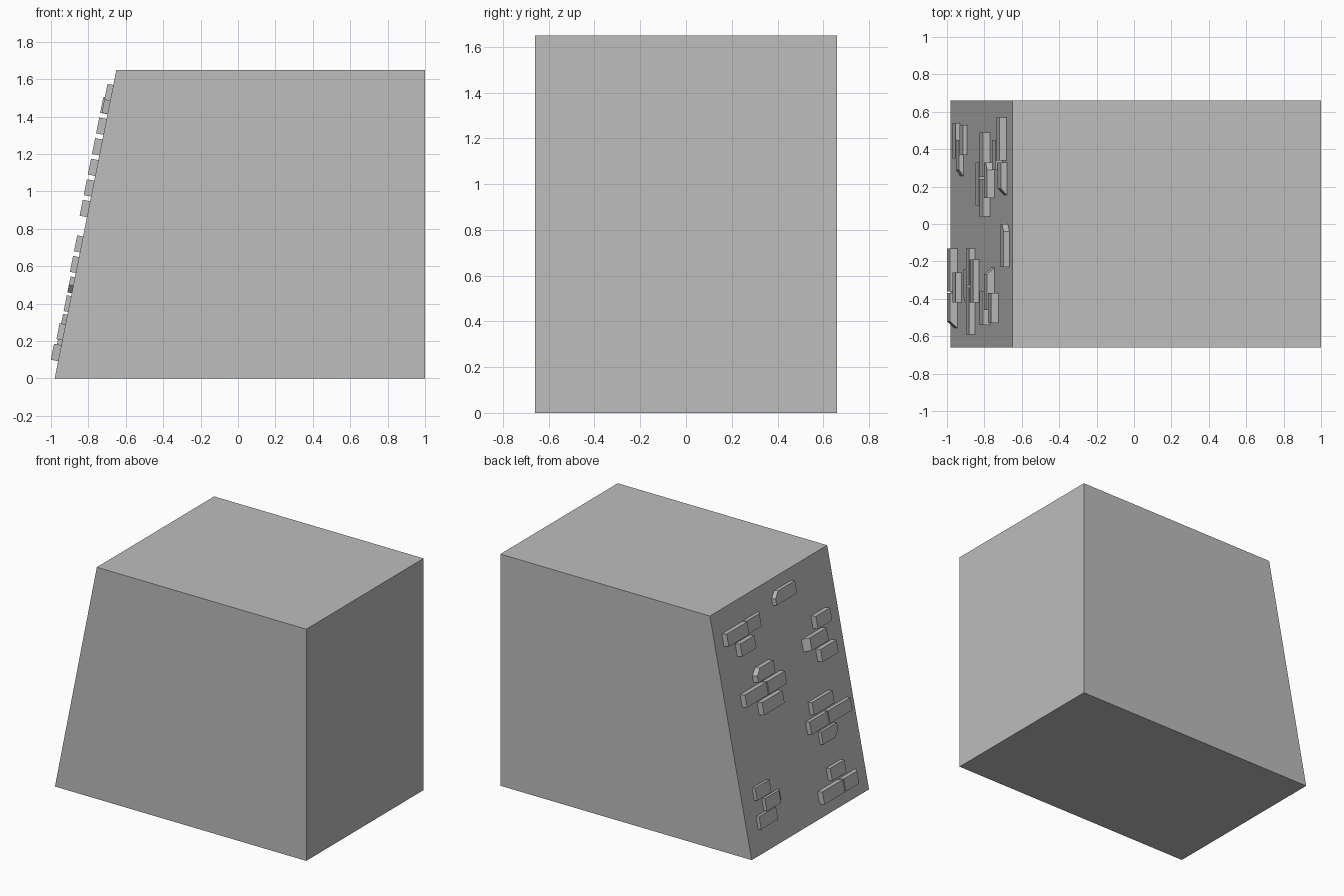
import bpy
import bmesh
from mathutils import Vector

default_cube = bpy.data.objects.get("Cube")
if default_cube:
    bpy.data.objects.remove(default_cube, do_unlink=True)

# Single plain stone colour
stone = bpy.data.materials.new("stone_grey")
stone.use_nodes = True
stone.diffuse_color = (0.51, 0.51, 0.51, 1)
stone.node_tree.nodes["Principled BSDF"].inputs["Base Color"].default_value = stone.diffuse_color

HEIGHT, HALF_DEPTH = 1.65, 0.66
FOOT_X, TOP_X, BACK_X = -0.98, -0.65, 1.0
BRICK_HEIGHT, CORNER = 0.085, 0.04

slope = Vector((TOP_X - FOOT_X, 0, HEIGHT)).normalized()
outward = Vector((-slope.z, 0, slope.x))


def prism(name, near_ring, far_ring):
    """Closed solid between two matching rings of points."""
    bm = bmesh.new()
    near = [bm.verts.new(p) for p in near_ring]
    far = [bm.verts.new(p) for p in far_ring]
    bm.faces.new(near)
    bm.faces.new(far)
    count = len(near)
    for i in range(count):
        j = (i + 1) % count
        bm.faces.new((near[i], near[j], far[j], far[i]))
    bmesh.ops.recalc_face_normals(bm, faces=bm.faces)
    mesh = bpy.data.meshes.new(name)
    bm.to_mesh(mesh)
    bm.free()
    mesh.materials.append(stone)
    obj = bpy.data.objects.new(name, mesh)
    bpy.context.collection.objects.link(obj)
    return obj


def on_slope(y, z, depth):
    """Point on the leaning face, raised outward by depth."""
    x = FOOT_X + (TOP_X - FOOT_X) * z / HEIGHT
    return Vector((x, y, z)) + outward * depth


def brick(name, start, end, bottom, thick, cut):
    """Raised brick running from start down to end along y."""
    bottom -= outward.z * thick
    top = bottom + BRICK_HEIGHT
    ring = [(start, bottom), (end, bottom), (end, top), (start, top)]
    if cut == "upper":
        ring[3:] = [(start - CORNER, top), (start, top - CORNER)]
    elif cut == "lower":
        ring[1:2] = [(end + CORNER, bottom), (end, bottom + CORNER)]
    outer = list(ring)
    if cut == "start":
        outer = [(min(y, start - CORNER), z) for y, z in ring]
    elif cut == "end":
        outer = [(max(y, end + CORNER), z) for y, z in ring]
    # The root is sunk slightly so the brick meets the wall
    prism(name,
          [on_slope(y, z, -0.004) for y, z in ring],
          [on_slope(y, z, thick) for y, z in outer])


# Wall block: side profile swept through the depth
profile = [(FOOT_X, 0), (BACK_X, 0), (BACK_X, HEIGHT), (TOP_X, HEIGHT)]
prism("wall_block",
      [(x, -HALF_DEPTH, z) for x, z in profile],
      [(x, HALF_DEPTH, z) for x, z in profile])

# Brick courses: bottom height, thickness, bricks as (start, end, cut)
THICK, MEDIUM, THIN = 0.04, 0.032, 0.024
courses = [
    (1.49, MEDIUM, [(0, -.23, "upper")]),
    (1.42, THICK, [(.57, .34, "none")]),
    (1.42, MEDIUM, [(.33, .15, "end")]),
    (1.31, THICK, [(.45, .29, "none")]),
    (1.2, THICK, [(-.37, -.53, "none")]),
    (1.09, THICK, [(.33, .14, "upper"), (-.23, -.46, "start")]),
    (.98, THICK, [(.49, .25, "none"), (.24, .04, "none"), (-.36, -.54, "none")]),
    (.87, THICK, [(.33, .1, "none")]),
    (.68, MEDIUM, [(-.19, -.42, "none")]),
    (.57, MEDIUM, [(-.13, -.33, "none"), (-.34, -.59, "none")]),
    (.46, THIN, [(-.24, -.42, "lower")]),
    (.36, THIN, [(.53, .37, "none")]),
    (.26, THIN, [(.45, .25, "end")]),
    (.17, THIN, [(.54, .35, "none")]),
    (.21, MEDIUM, [(-.26, -.42, "none")]),
    (.1, THICK, [(-.13, -.36, "none"), (-.37, -.56, "end")]),
]
for bottom, thick, bricks in courses:
    for start, end, cut in bricks:
        brick("raised_brick", start, end, bottom, thick, cut)
